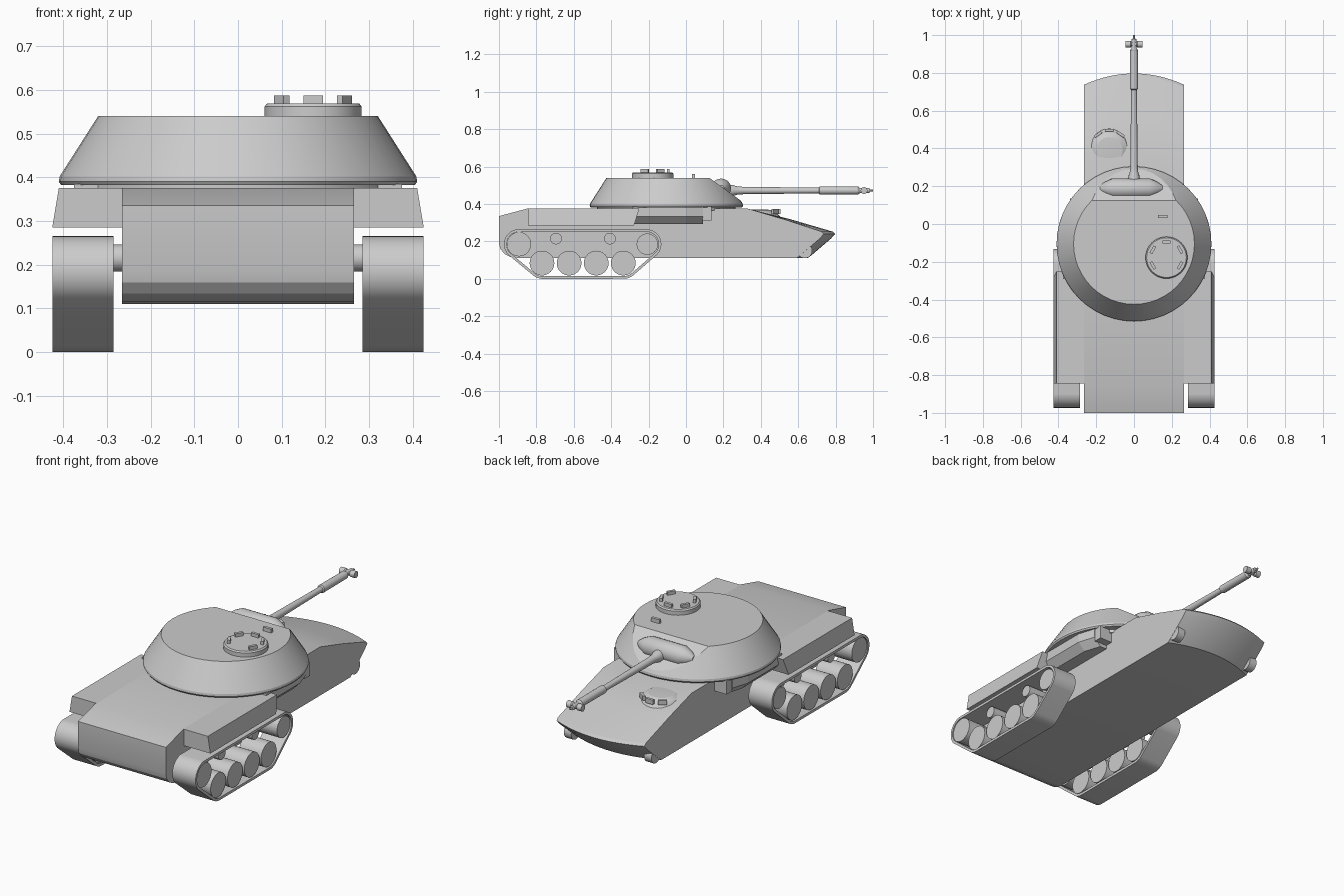
import bpy, bmesh
from math import sin, cos, pi, radians
from mathutils import Vector

if "Cube" in bpy.data.objects:
    bpy.data.objects.remove(bpy.data.objects["Cube"])


def loft(name, rings, caps=True, closed=False, cut=None):
    """Skin a list of equal-length point rings; optionally slice by a plane."""
    bm = bmesh.new()
    vs = [[bm.verts.new(p) for p in ring] for ring in rings]
    n = len(rings[0])
    for i in range(len(vs) if closed else len(vs) - 1):
        a, b = vs[i], vs[(i + 1) % len(vs)]
        for j in range(n):
            k = (j + 1) % n
            bm.faces.new((a[j], a[k], b[k], b[j]))
    if caps and not closed:
        bm.faces.new(vs[0])
        bm.faces.new(vs[-1])
    if cut:
        r = bmesh.ops.bisect_plane(bm, geom=bm.verts[:] + bm.edges[:] + bm.faces[:],
                                   plane_co=cut[0], plane_no=cut[1], clear_outer=True)
        edges = [e for e in r['geom_cut'] if isinstance(e, bmesh.types.BMEdge)]
        bmesh.ops.edgenet_fill(bm, edges=edges)
    bmesh.ops.recalc_face_normals(bm, faces=bm.faces)
    me = bpy.data.meshes.new(name)
    bm.to_mesh(me)
    bm.free()
    ob = bpy.data.objects.new(name, me)
    bpy.context.collection.objects.link(ob)
    return ob


def smooth(ob, angle=30):
    bpy.ops.object.select_all(action='DESELECT')
    ob.select_set(True)
    bpy.context.view_layer.objects.active = ob
    bpy.ops.object.shade_smooth_by_angle(angle=radians(angle))
    return ob


def lathe(name, centre, axis, profile, n=32, cut=None):
    """Turned part: profile is (distance along axis, radius)."""
    c = Vector(centre)
    rings = []
    for d, r in profile:
        ring = []
        for i in range(n):
            u, v = r * cos(2 * pi * i / n), r * sin(2 * pi * i / n)
            ring.append(c + Vector({'x': (d, u, v), 'y': (u, d, v), 'z': (u, v, d)}[axis]))
        rings.append(ring)
    return smooth(loft(name, rings, cut=cut), 20)


def box(name, loc, size, rot=(0, 0, 0)):
    bpy.ops.mesh.primitive_cube_add(size=1, location=loc, rotation=rot)
    ob = bpy.context.object
    ob.name = name
    ob.scale = size
    return ob


# Hull: side profile (y, z, amount of nose curvature) swept across the width
W = 0.265
rear = [(-1 + 0.1 * (1 - cos(a)), 0.19 - 0.08 * sin(a), 0) for a in (pi / 8 * i for i in range(5))]
profile = rear + [(0.65, 0.11, 1), (0.67, 0.125, 1), (0.775, 0.215, 1), (0.797, 0.24, 1),
                  (0.785, 0.252, 1), (0.56, 0.318, 0.6), (0.33, 0.375, 0),
                  (-0.85, 0.375, 0), (-1, 0.335, 0)]
rings = []
for i in range(17):
    x = -W + 2 * W * i / 16
    rings.append([(x, y - 0.06 * k * (x / W) ** 2, z) for y, z, k in profile])
smooth(loft("hull", rings), 20)

# Driver hood with three vision blocks
lathe("driver_hood", (-0.13, 0.39, 0.30), 'z',
      [(0, 0.125), (0.03, 0.115), (0.055, 0.095), (0.068, 0.07), (0.07, 0.04)])
for x, y, a in ((-0.19, 0.475, 0.6), (-0.13, 0.497, 0), (-0.07, 0.475, -0.6)):
    box("driver_periscope", (x, y, 0.36), (0.045, 0.014, 0.025), (0, 0, a))

# Turret: faceted cone with a sloped front plate
C = (0, -0.105, 0)
lathe("turret", C, 'z', [(0.382, 0.405), (0.39, 0.41), (0.402, 0.408), (0.54, 0.32)], 48,
      cut=((0, 0.125, 0.54), (0, 0.12, 0.165)))
lathe("turret_ring", C, 'z', [(0.365, 0.37), (0.385, 0.37)], 48)

# Mantlet and gun
rings = []
for x, s in ((-0.18, 0.3), (-0.155, 0.65), (-0.115, 1), (0.085, 1), (0.125, 0.65), (0.15, 0.3)):
    rings.append([(x, 0.188 + 0.053 * s * cos(pi * i / 10), 0.483 + 0.053 * s * sin(pi * i / 10))
                  for i in range(20)])
smooth(loft("mantlet", rings), 25)
lathe("gun_barrel", (0, 0, 0.472), 'y',
      [(0.19, 0.034), (0.25, 0.03), (0.27, 0.023), (0.3, 0.02), (0.71, 0.015), (0.715, 0.022),
       (0.92, 0.021), (0.93, 0.014), (0.98, 0.013), (0.981, 0.005), (1.0, 0.005)], 24)
lathe("muzzle_brake", (0, 0.952, 0.472), 'x',
      [(-0.046, 0.018), (-0.018, 0.018), (-0.012, 0.013), (0.012, 0.013), (0.018, 0.018), (0.046, 0.018)], 24)

# Commander cupola, its vision blocks, and the roof sight
cx, cy = 0.172, -0.178
lathe("cupola", (cx, cy, 0.535), 'z', [(0, 0.111), (0.027, 0.111), (0.034, 0.105)], 40)
for deg in (90, 150, 210, 330, 30):
    a = radians(deg)
    box("cupola_periscope", (cx + 0.083 * cos(a), cy + 0.083 * sin(a), 0.574),
        (0.044, 0.015, 0.026), (0, 0, a + pi / 2))
box("roof_sight", (0.152, 0.04, 0.548), (0.05, 0.015, 0.026))

# Running gear and side parts, one set per side
GEAR = [(-0.893, 0.185, 0.08), (-0.212, 0.185, 0.08), (-0.765, 0.085, 0.085), (-0.335, 0.085, 0.085)]


def belt(x, inset):
    pts = []
    for i in range(72):
        a = 2 * pi * i / 72
        y, z, r = max(GEAR, key=lambda g: g[0] * cos(a) + g[1] * sin(a) + g[2])
        pts.append((x, y + (r - inset) * cos(a), z + (r - inset) * sin(a)))
    return pts


for s, side in ((-1, "left"), (1, "right")):
    xi, xo = s * 0.285, s * 0.425
    smooth(loft("track_" + side, [belt(xi, 0), belt(xo, 0), belt(xo, 0.014), belt(xi, 0.014)],
                closed=True), 25)
    for y in (-0.77, -0.625, -0.48, -0.335):
        lathe("road_wheel_" + side, (0, y, 0.084), 'x', [(xi, 0.066), (s * 0.42, 0.066)])
    lathe("drive_wheel_" + side, (0, -0.893, 0.185), 'x', [(xi, 0.065), (s * 0.42, 0.065)])
    lathe("idler_wheel_" + side, (0, -0.207, 0.185), 'x', [(xi, 0.057), (s * 0.42, 0.057)])
    for y in (-0.695, -0.407):
        lathe("return_roller_" + side, (0, y, 0.215), 'x', [(s * 0.26, 0.031), (s * 0.39, 0.031)])
    # Box over the track with a sloped outer wall
    loft("sponson_" + side, [
        [(s * x, y, 0.285) for x, y in ((0.26, -0.845), (0.425, -0.845), (0.425, -0.278), (0.26, -0.278))],
        [(s * x, y, 0.375) for x, y in ((0.26, -0.845), (0.41, -0.845), (0.41, -0.25), (0.26, -0.25))]])
    # Bulge carrying the turret ring, undercut at the bottom
    loft("turret_support_" + side, [
        [(s * x, y, z) for x, y in ((0.25, -0.29), (xx, -0.29), (xx, 0.0), (xx - 0.03, 0.092), (0.25, 0.092))]
        for z, xx in ((0.292, 0.335), (0.333, 0.375), (0.385, 0.375))])
    box("support_bracket_" + side, (s * 0.295, 0.112, 0.35), (0.09, 0.046, 0.075))
    # Rounded lug on the lower front corner
    lathe("front_lug_" + side, (0, 0.635, 0.15), 'x', [(s * 0.22, 0.04), (s * 0.264, 0.04)], 24)
